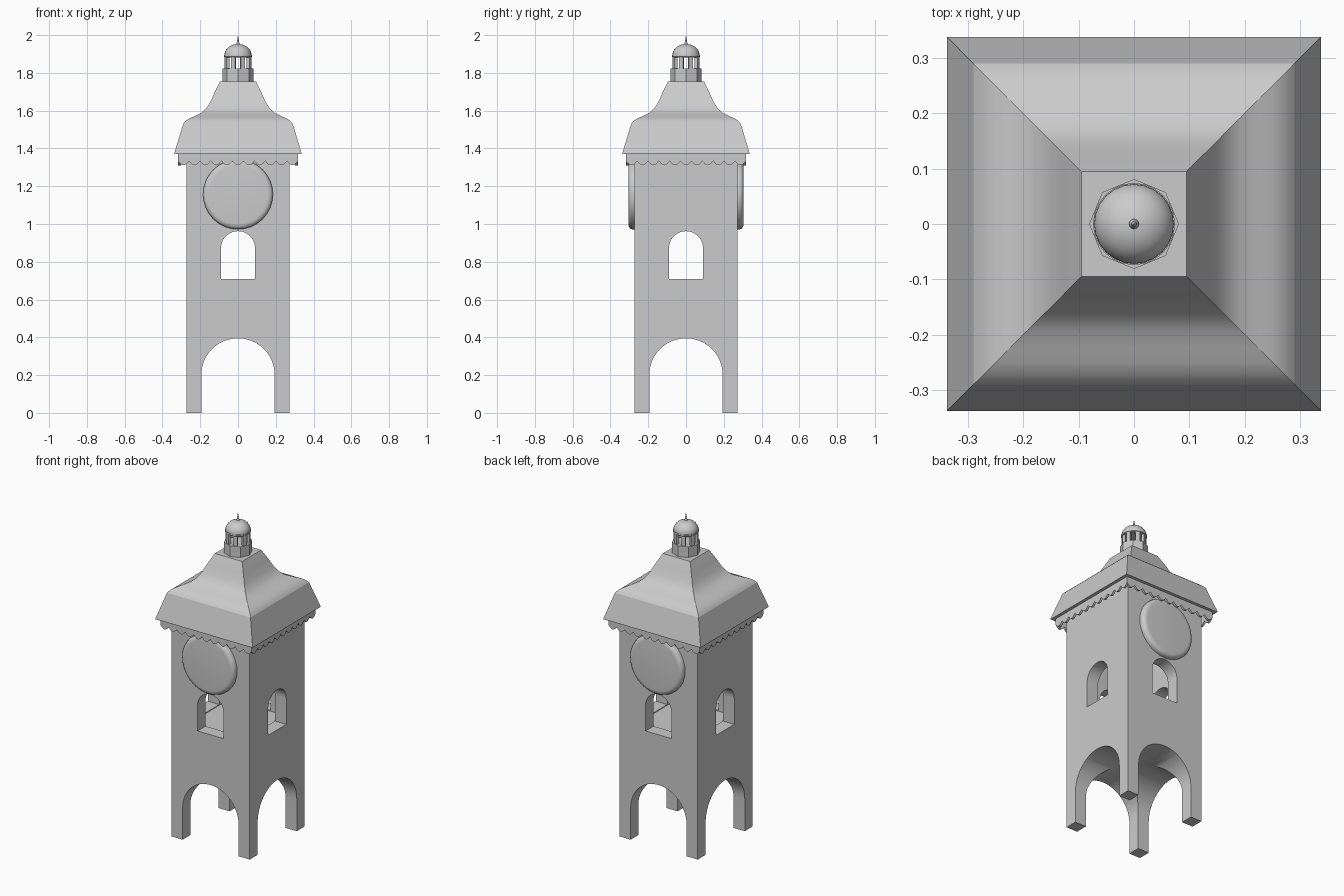
import bpy, bmesh, math
from mathutils import Matrix

if "Cube" in bpy.data.objects:
    bpy.data.objects.remove(bpy.data.objects["Cube"])


def finish(name, bm, smooth=None):
    bmesh.ops.remove_doubles(bm, verts=bm.verts, dist=1e-5)
    bmesh.ops.recalc_face_normals(bm, faces=bm.faces)
    me = bpy.data.meshes.new(name)
    bm.to_mesh(me)
    bm.free()
    ob = bpy.data.objects.new(name, me)
    bpy.context.collection.objects.link(ob)
    if smooth:
        shade(ob, smooth)
    return ob


def shade(ob, angle):
    bpy.ops.object.select_all(action='DESELECT')
    ob.select_set(True)
    bpy.context.view_layer.objects.active = ob
    bpy.ops.object.shade_smooth_by_angle(angle=math.radians(angle))


def box(name, x, y, z0, z1):
    bm = bmesh.new()
    bmesh.ops.create_cube(bm, size=1, matrix=Matrix.Translation((0, 0, (z0 + z1) / 2))
                          @ Matrix.Diagonal((2 * x, 2 * y, z1 - z0, 1)))
    return finish(name, bm)


def prism(name, pts, y0, y1, turn=0):
    """Extrude an xz outline along y, then turn it about z."""
    bm = bmesh.new()
    face = bm.faces.new([bm.verts.new((x, y0, z)) for x, z in pts])
    ext = bmesh.ops.extrude_face_region(bm, geom=[face])
    verts = [v for v in ext['geom'] if isinstance(v, bmesh.types.BMVert)]
    bmesh.ops.translate(bm, verts=verts, vec=(0, y1 - y0, 0))
    bmesh.ops.rotate(bm, verts=bm.verts, matrix=Matrix.Rotation(turn, 3, 'Z'))
    return finish(name, bm)


def lathe(name, profile, sides, smooth=None, offset=0, matrix=Matrix()):
    """Revolve (radius, height) points about z, closing both ends."""
    bm = bmesh.new()
    rings = []
    for r, z in profile:
        rings.append([bm.verts.new((r * math.cos(offset + 2 * math.pi * i / sides),
                                    r * math.sin(offset + 2 * math.pi * i / sides), z))
                      for i in range(sides)])
    for a, b in zip(rings, rings[1:]):
        for i in range(sides):
            j = (i + 1) % sides
            bm.faces.new((a[i], a[j], b[j], b[i]))
    bm.faces.new(rings[0])
    bm.faces.new(rings[-1])
    bm.transform(matrix)
    return finish(name, bm, smooth)


def arch(half, bottom, spring, n=24):
    return [(-half, bottom), (half, bottom)] + [
        (half * math.cos(math.pi * i / n), spring + half * math.sin(math.pi * i / n))
        for i in range(n + 1)]


# Tower body with crossing arches, windows and a hollow room
tower = box("tower_body", 0.272, 0.272, 0, 1.38)
cutters = [box("room_cutter", 0.193, 0.193, 0.705, 1.30)]
for t in (0, math.pi / 2):
    cutters.append(prism("arch_cutter", arch(0.194, -0.1, 0.201), -0.5, 0.5, t))
    cutters.append(prism("window_cutter", arch(0.09, 0.71, 0.872), -0.5, 0.5, t))
bpy.context.view_layer.objects.active = tower
for c in cutters:
    c.hide_render = True
    mod = tower.modifiers.new("cut", 'BOOLEAN')
    mod.operation = 'DIFFERENCE'
    mod.solver = 'EXACT'
    mod.object = c
    bpy.ops.object.modifier_apply(modifier=mod.name)
for c in cutters:
    bpy.data.objects.remove(c)
shade(tower, 30)

# Bell-shaped four-sided roof
roof = [(0.337, 1.37), (0.337, 1.375), (0.29, 1.53), (0.282, 1.54), (0.27, 1.551),
        (0.25, 1.562), (0.225, 1.573), (0.192, 1.59), (0.168, 1.612), (0.147, 1.645),
        (0.127, 1.69), (0.11, 1.725), (0.095, 1.755)]
lathe("roof", [(r * math.sqrt(2), z) for r, z in roof], 4, 16.5, math.pi / 4)

# Scalloped trim under the eaves
N, S, W = 11, 10, 0.317
edge = [(-W + 2 * W * i / (N * S), 1.333 - 0.022 * abs(math.sin(math.pi * i / S)))
        for i in range(N * S + 1)]
for k in range(4):
    prism("eave_trim", edge + [(W, 1.372), (-W, 1.372)], -W, -W + 0.014, k * math.pi / 2)

# Round clock faces on front and back
dial = [(0.185, 0.26), (0.185, 0.284), (0.182, 0.293), (0.175, 0.3),
        (0.165, 0.304), (0.155, 0.305)]
for name, a in (("front_clock", math.pi / 2), ("back_clock", -math.pi / 2)):
    lathe(name, dial, 32, 35,
          matrix=Matrix.Translation((0, 0, 1.157)) @ Matrix.Rotation(a, 4, 'X'))

# Cupola: octagonal base, posts, dome and spire
lathe("cupola_base", [(0.081, 1.75), (0.081, 1.822)], 8)
for k in range(8):
    bm = bmesh.new()
    bmesh.ops.create_cube(bm, size=1, matrix=Matrix.Rotation((k + 0.5) * math.pi / 4, 4, 'Z')
                          @ Matrix.Translation((0.063, 0, 1.853))
                          @ Matrix.Diagonal((0.016, 0.024, 0.07, 1)))
    finish("cupola_post", bm)
lathe("cupola_ring", [(0.07, 1.882), (0.074, 1.886), (0.074, 1.895)], 24, 35)
dome = [(0.072 * math.cos(t), 1.893 + 0.06 * math.sin(t))
        for t in [math.radians(a) for a in range(0, 86, 9)]]
lathe("dome", dome + [(0.003, 1.953)], 24, 40)
lathe("spire", [(0.008, 1.95), (0.009, 1.956), (0.006, 1.963), (0.004, 1.968),
                (0.005, 1.973), (0.003, 1.979), (0.0006, 2.0)], 12, 40)
